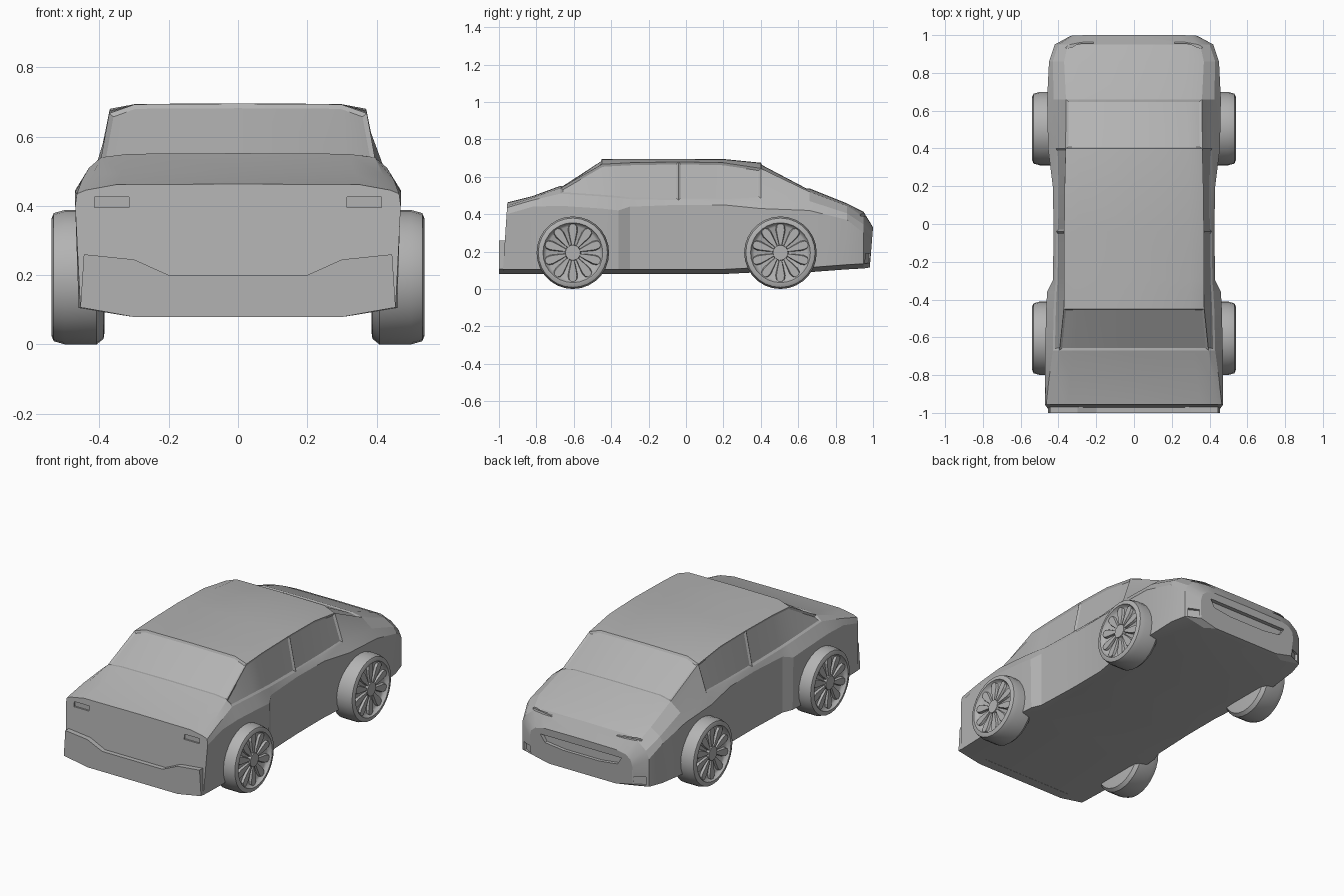
import bpy, bmesh, math
from mathutils import Matrix, Vector

if "Cube" in bpy.data.objects:
    bpy.data.objects.remove(bpy.data.objects["Cube"])

paint = bpy.data.materials.new("dark_grey")
paint.diffuse_color = (.45, .45, .45, 1)
paint.use_nodes = True
paint.node_tree.nodes["Principled BSDF"].inputs["Base Color"].default_value = paint.diffuse_color


def finish(name, bm, angle=None):
    bmesh.ops.recalc_face_normals(bm, faces=bm.faces[:])
    me = bpy.data.meshes.new(name)
    bm.to_mesh(me)
    bm.free()
    me.materials.append(paint)
    ob = bpy.data.objects.new(name, me)
    bpy.context.collection.objects.link(ob)
    if angle:
        bpy.ops.object.select_all(action='DESELECT')
        ob.select_set(True)
        bpy.context.view_layer.objects.active = ob
        bpy.ops.object.shade_smooth_by_angle(angle=math.radians(angle))
    return ob


def box(bm, center, size, rot=Matrix.Identity(4)):
    m = Matrix.Translation(center) @ rot @ Matrix.Diagonal((*size, 1))
    bmesh.ops.create_cube(bm, size=1, matrix=m)


def loft(bm, rings):
    faces = {}
    rows = [[bm.verts.new(p) for p in r] for r in rings]
    n = len(rows[0])
    for i in range(len(rows) - 1):
        for k in range(n):
            j = (k + 1) % n
            faces[i, k] = bm.faces.new((rows[i][k], rows[i][j], rows[i + 1][j], rows[i + 1][k]))
    bm.faces.new(rows[0])
    bm.faces.new(rows[-1])
    return faces


# Body cross-sections, tail to nose:
# y, floor z, sill w, shoulder w, shoulder z, belt w, belt z, roof w, roof z, top z
stations = [
    (-.98, .08, .455, .47, .40, .465, .435, .44, .445, .463),
    (-.82, .08, .46, .47, .44, .45, .475, .42, .488, .497),
    (-.67, .08, .46, .47, .445, .43, .51, .395, .54, .552),
    (-.45, .08, .46, .465, .43, .425, .495, .372, .667, .695),
    (-.36, .08, .455, .46, .42, .42, .487, .371, .672, .696),
    (-.30, .08, .43, .43, .44, .415, .48, .37, .675, .696),
    (-.04, .08, .42, .425, .45, .412, .475, .37, .68, .696),
    (.20, .08, .42, .43, .45, .41, .475, .367, .675, .695),
    (.40, .09, .445, .455, .43, .415, .485, .362, .645, .675),
    (.66, .09, .455, .46, .42, .425, .47, .36, .52, .538),
    (.86, .105, .445, .45, .37, .43, .405, .37, .445, .458),
    (.95, .11, .42, .42, .30, .40, .345, .35, .385, .412),
    (1.0, .115, .33, .34, .25, .33, .29, .30, .315, .33)]
rings = []
for y, zb, ws, wh, zh, wb, zbelt, wr, zr, zt in stations:
    half = [(ws * .67, zb), (ws, zb + .025), (wh, zh), (wb, zbelt), (wr, zr), (wr * .8, zt - .002)]
    pts = half + [(0, zt)] + [(-x, z) for x, z in reversed(half)]
    lean = .065 if y < -.9 else (.08 if y > .99 else 0)
    z0 = .08 if y < 0 else .33
    rings.append([Vector((x, y + (z - z0) * lean, z)) for x, z in pts])
bm = bmesh.new()
F = loft(bm, rings)
bmesh.ops.recalc_face_normals(bm, faces=bm.faces[:])

# Recessed windows: rear screen, windscreen, two per side
panes = [[F[2, k] for k in range(4, 8)], [F[8, k] for k in range(4, 8)]]
for band in (3, 8):
    panes += [[F[i, band] for i in range(2, 6)], [F[i, band] for i in (6, 7)]]
for pane in panes:
    bmesh.ops.inset_region(bm, faces=pane, thickness=.012, depth=-.008, use_even_offset=True)
body = finish("car_body", bm, 18)

# Cutter for grille, lamps and tail lights
bm = bmesh.new()
grille = [(-.27, .285), (.27, .285), (.24, .24), (.12, .225), (-.12, .225), (-.24, .24)]
loft(bm, [[(x, y, z) for x, z in grille] for y in (.972, 1.02)])
for s in (-1, 1):
    box(bm, (s * .375, .972, .165), (.065, .03, .05), Matrix.Rotation(s * -math.radians(29), 4, 'Z'))
    box(bm, (s * .29, .958, .395), (.15, .03, .012), Matrix.Rotation(s * -.18, 4, 'Z'))
    box(bm, (s * .365, -.962, .41), (.10, .025, .03))
cutter = finish("lamp_cutter", bm)
cutter.hide_render = True
cutter.hide_viewport = True
mod = body.modifiers.new("lamp_recesses", 'BOOLEAN')
mod.operation = 'DIFFERENCE'
mod.object = cutter
mod.solver = 'EXACT'

# Rear bumper
bm = bmesh.new()
half = [(.3, .079), (.455, .107), (.445, .26), (.3, .245), (.2, .2)]
outline = half + [(-x, z) for x, z in reversed(half)]
loft(bm, [[(x, y, z) for x, z in outline] for y in (-1.0, -.94)])
finish("rear_bumper", bm)

# Wheels
R, SEG = .194, 28
tyre_profile = [(.385, .155), (.388, .178), (.408, R), (.50, R), (.532, .185),
                (.539, .168), (.539, .16), (.522, .152), (.515, .14)]


def wheel(name, side, y):
    at = Matrix.Translation((0, y, .194))
    bm = bmesh.new()
    loft(bm, [[at @ Vector((side * x, r * math.cos(a), r * math.sin(a)))
               for a in (2 * math.pi * k / SEG for k in range(SEG))] for x, r in tyre_profile])
    finish(name + "_tyre", bm, 35)
    # Hub and ten petal-shaped spokes
    bm = bmesh.new()
    bmesh.ops.create_cone(bm, cap_ends=True, segments=16, radius1=.045, radius2=.04, depth=.03,
                          matrix=at @ Matrix.Translation((side * .518, 0, 0))
                          @ Matrix.Rotation(side * math.pi / 2, 4, 'Y'))
    for k in range(10):
        turn = at @ Matrix.Rotation(2 * math.pi * k / 10, 4, 'X')
        loft(bm, [[turn @ Vector((side * x, t * w, r)) for x, t in
                   ((.51, -1), (.528, -.75), (.528, .75), (.51, 1))]
                  for r, w in ((.038, .008), (.08, .019), (.12, .028), (.143, .025), (.153, .012))])
    finish(name + "_rim", bm)


for side, sname in ((1, "right"), (-1, "left")):
    wheel("nose_" + sname, side, .505)
    wheel("tail_" + sname, side, -.605)
